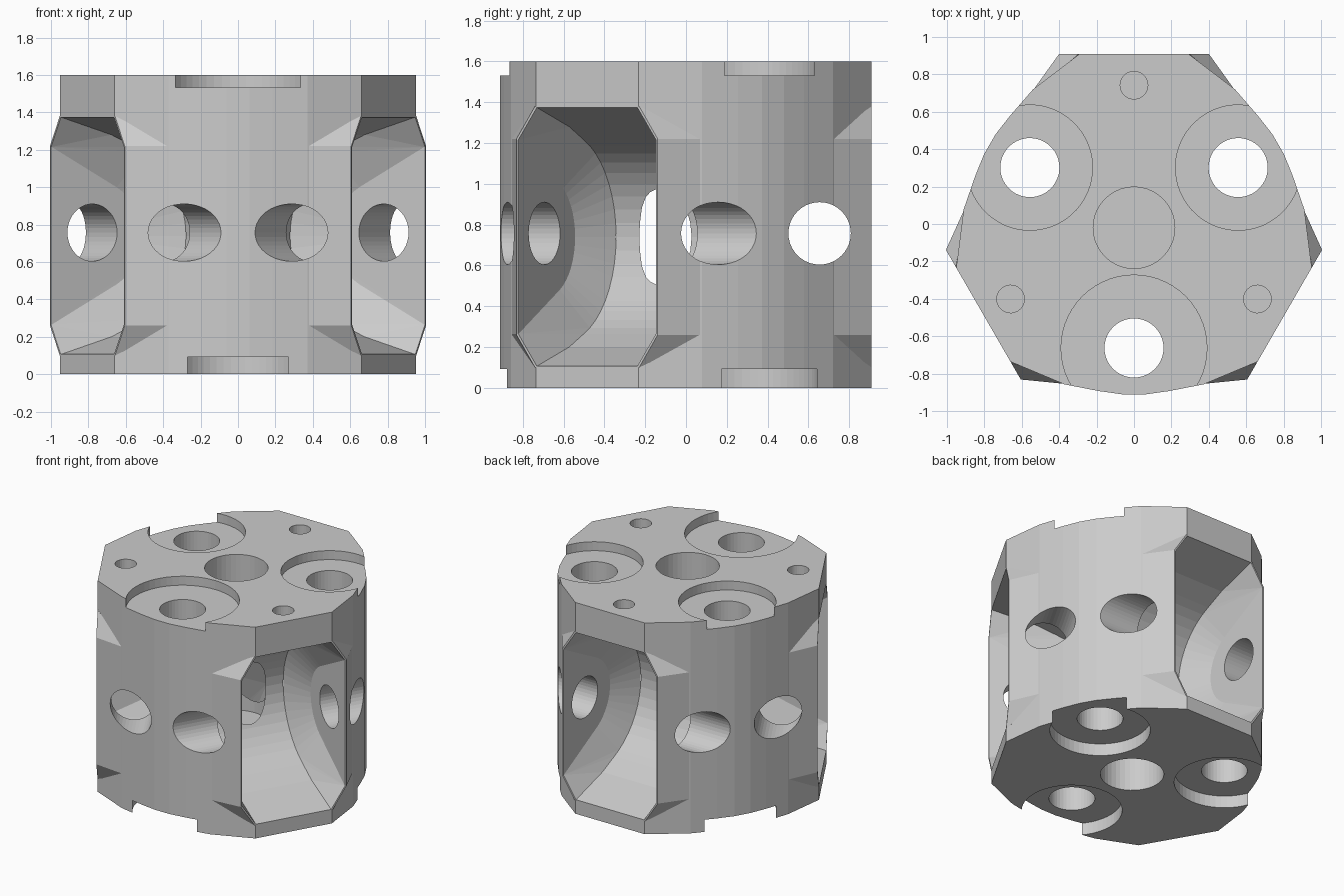
import bpy, bmesh, math
from mathutils import Matrix, Vector

if "Cube" in bpy.data.objects:
    bpy.data.objects.remove(bpy.data.objects["Cube"])

CX, CY = 0.0, -0.02          # axis of the three-fold symmetry
H = 1.6
ZW, ZH = 0.74, 0.757         # wheel well centre, cross hole centre
FLATS = [math.radians(a) for a in (90, 210, 330)]
BORES = [math.radians(a) for a in (-90, 30, 150)]


def finish(bm, name):
    bmesh.ops.dissolve_limit(bm, angle_limit=0.01, verts=bm.verts[:], edges=bm.edges[:])
    bmesh.ops.recalc_face_normals(bm, faces=bm.faces[:])
    me = bpy.data.meshes.new(name)
    bm.to_mesh(me)
    bm.free()
    ob = bpy.data.objects.new(name, me)
    bpy.context.collection.objects.link(ob)
    return ob


def spin(angle):
    return Matrix.Translation((CX, CY, 0)) @ Matrix.Rotation(angle, 4, 'Z')


def hull(name, pts, matrix):
    bm = bmesh.new()
    vs = [bm.verts.new(matrix @ Vector(p)) for p in pts]
    bmesh.ops.convex_hull(bm, input=vs)
    loose = [v for v in bm.verts if not v.link_faces]
    bmesh.ops.delete(bm, geom=loose, context='VERTS')
    return finish(bm, name)


def rod(name, radius, z0, z1, r=0.0, angle=0.0, sides=40):
    """Upright cylinder at polar position r, angle."""
    bm = bmesh.new()
    m = spin(angle) @ Matrix.Translation((r, 0, (z0 + z1) / 2))
    bmesh.ops.create_cone(bm, cap_ends=True, segments=sides, radius1=radius,
                          radius2=radius, depth=z1 - z0, matrix=m)
    return finish(bm, name)


def boolean(body, tool, op='DIFFERENCE'):
    mod = body.modifiers.new(tool.name, 'BOOLEAN')
    mod.operation, mod.object, mod.solver = op, tool, 'EXACT'
    bpy.context.view_layer.objects.active = body
    bpy.ops.object.modifier_apply(modifier=mod.name)
    bpy.data.objects.remove(tool, do_unlink=True)


# Main block: rounded body with three narrow flats
outline = []
for a in FLATS:
    third = [(.93, -.29), (.93, .29), (.74, .54)]
    third += [(.893 * math.cos(math.radians(d)), .893 * math.sin(math.radians(d)))
              for d in (48, 56, 64, 72)]
    nxt = math.radians(120)
    third.append((.74 * math.cos(nxt) + .54 * math.sin(nxt),
                  .74 * math.sin(nxt) - .54 * math.cos(nxt)))
    outline += [spin(a) @ Vector((x, y, 0)) for x, y in third]
bm = bmesh.new()
face = bm.faces.new([bm.verts.new(p) for p in outline])
ext = bmesh.ops.extrude_face_region(bm, geom=[face])
bmesh.ops.translate(bm, vec=(0, 0, H),
                    verts=[g for g in ext['geom'] if isinstance(g, bmesh.types.BMVert)])
body = finish(bm, "hub_block")

# Eight-sided window frames on the flats
for a in FLATS:
    pts = []
    for s in (-1, 1):
        pts += [(.93, s * .40, .26), (.93, s * .40, 1.22), (.93, s * .295, .10),
                (.93, s * .295, 1.38), (.70, s * .565, .26), (.70, s * .565, 1.22)]
    boolean(body, hull("frame", pts, spin(a)), 'UNION')

# Wheel wells: bevelled disc flaring out to the eight-sided window
for a in FLATS:
    pts = []
    for t, rad in ((-.388, .30), (-.28, .515), (.28, .515), (.388, .30)):
        for i in range(48):
            b = math.tau * i / 48
            pts.append((.675 + rad * math.cos(b), t, ZW + rad * math.sin(b)))
    for s in (-1, 1):
        # straight run above and below the disc, then the window itself
        pts += [(.62, s * .28, ZW - .54), (.62, s * .28, ZW + .54)]
        for r in (.925, .96):
            pts += [(r, s * .39, .265), (r, s * .39, 1.215),
                    (r, s * .285, .107), (r, s * .285, 1.373)]
    boolean(body, hull("wheel_well", pts, spin(a)))

# Axle holes running crosswise through the wells
for a in FLATS:
    pts = [(.675 + .153 * math.cos(math.tau * i / 40), t,
            ZH + .153 * math.sin(math.tau * i / 40))
           for t in (-1.3, 1.3) for i in range(40)]
    boolean(body, hull("axle_hole", pts, spin(a)))

# Upright bores with shallow recesses above and below
for a, top_r in zip(BORES, (.39, .335, .335)):
    boolean(body, rod("bore", .158, -.2, H + .2, .643, a))
    boolean(body, rod("top_recess", top_r, H - .068, H + .2, .643, a, 56))
    boolean(body, rod("bottom_recess", .345, -.2, .092, .643, a, 56))

# Small blind holes and the deep central socket, which opens into the wells
for a in FLATS:
    boolean(body, rod("pin_hole", .074, H - .12, H + .1, .762, a, 28))
boolean(body, rod("top_socket", .218, .42, H + .1))
boolean(body, rod("bottom_socket", .218, -.1, .36))
